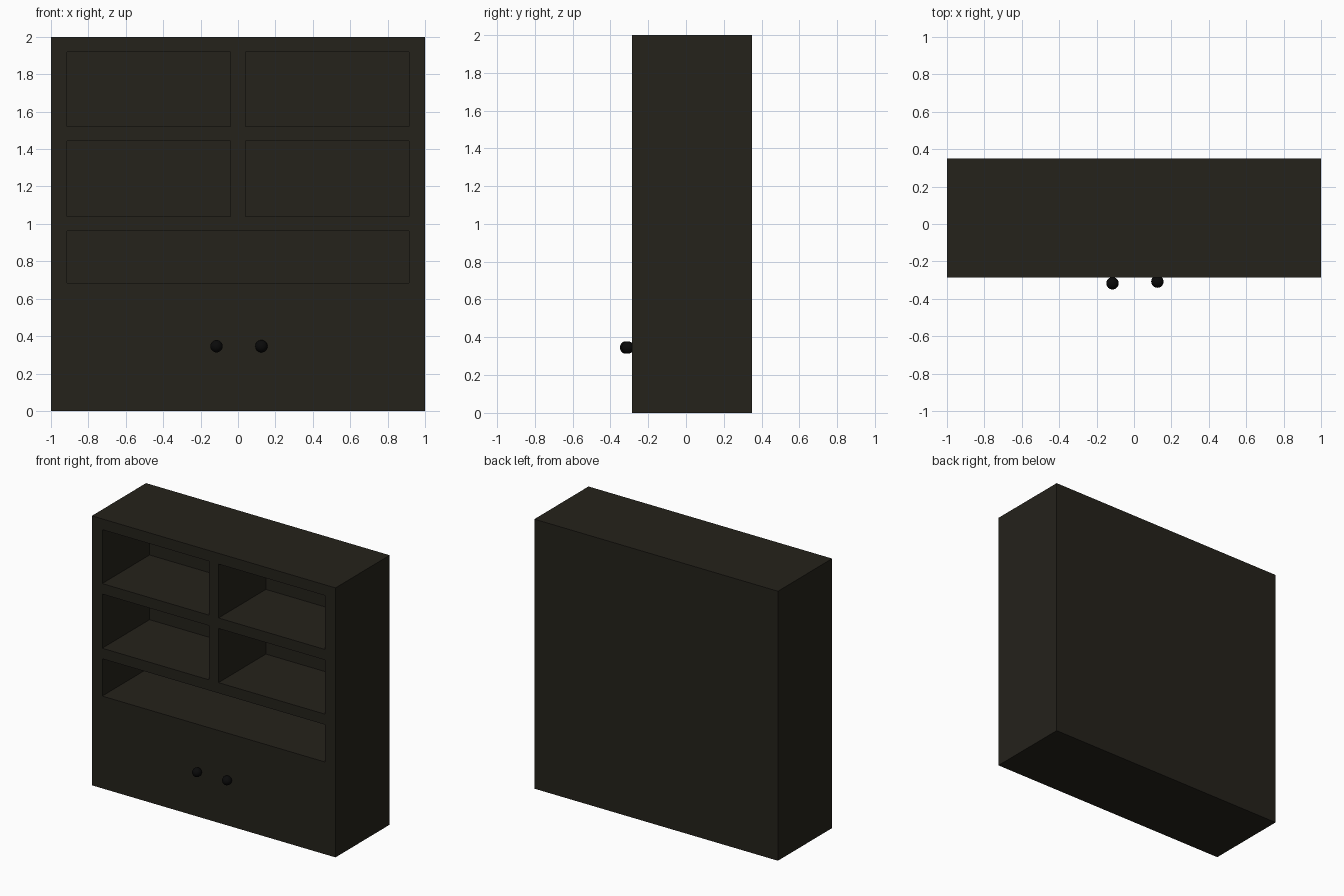
import bpy
from mathutils import Vector

if "Cube" in bpy.data.objects:
    bpy.data.objects.remove(bpy.data.objects["Cube"])


def material(name, color):
    m = bpy.data.materials.new(name)
    m.diffuse_color = (*color, 1)
    m.use_nodes = True
    m.node_tree.nodes["Principled BSDF"].inputs["Base Color"].default_value = m.diffuse_color
    return m


WOOD = material("dark_wood", (0.018, 0.016, 0.011))
BLACK = material("black_knob", (0.003, 0.003, 0.003))

FRONT, BACK, REAR = -0.285, 0.27, 0.35   # carcass front, back panel faces
T = 0.08                                 # board thickness
INNER = 0.915                            # inner face of the sides


def board(name, x, y, z):
    """Box spanning the given (min, max) ranges."""
    bpy.ops.mesh.primitive_cube_add(size=1)
    o = bpy.context.object
    o.name = name
    lo, hi = (Vector(v) for v in zip(x, y, z))
    for v in o.data.vertices:
        v.co = (lo + hi) / 2 + v.co * (hi - lo)
    o.data.materials.append(WOOD)
    return o


def mirrored(x, side):
    return tuple(sorted(side * v for v in x))


# Top board
board("top", (-1, 1), (FRONT, REAR), (1.92, 2))

# Sides, rear posts and doors
for side, label in ((-1, "left"), (1, "right")):
    board(label + "_side", mirrored((INNER, 1), side), (FRONT, BACK), (0, 1.92))
    board(label + "_rear_post", mirrored((INNER, 1), side), (BACK, REAR), (T, 1.92))
    board(label + "_door", mirrored((0, INNER), side), (FRONT, FRONT + T), (0.09, 0.605))

# Back panel, rear rail and floor
board("back_panel", (-INNER, INNER), (BACK, REAR), (T, 1.92))
board("rear_bottom_rail", (-1, 1), (BACK, REAR), (0, T))
board("floor", (-INNER, INNER), (FRONT, BACK), (0, 0.09))

# Shelves
for name, z in (("lower_shelf", (0.605, 0.685)),
                ("middle_shelf", (0.962, 1.04)),
                ("upper_shelf", (1.442, 1.52))):
    board(name, (-INNER, INNER), (FRONT, BACK), z)

# Dividers of the upper compartments
for name, z in (("lower_divider", (1.04, 1.442)), ("upper_divider", (1.52, 1.92))):
    board(name, (-0.04, 0.04), (FRONT, BACK), z)

# Door knobs
for name, x, y in (("left_knob", -0.115, -0.317), ("right_knob", 0.125, -0.308)):
    bpy.ops.mesh.primitive_uv_sphere_add(segments=32, ring_count=16, radius=0.033,
                                         location=(x, y, 0.346))
    knob = bpy.context.object
    knob.name = name
    knob.data.materials.append(BLACK)
    bpy.ops.object.shade_smooth()
